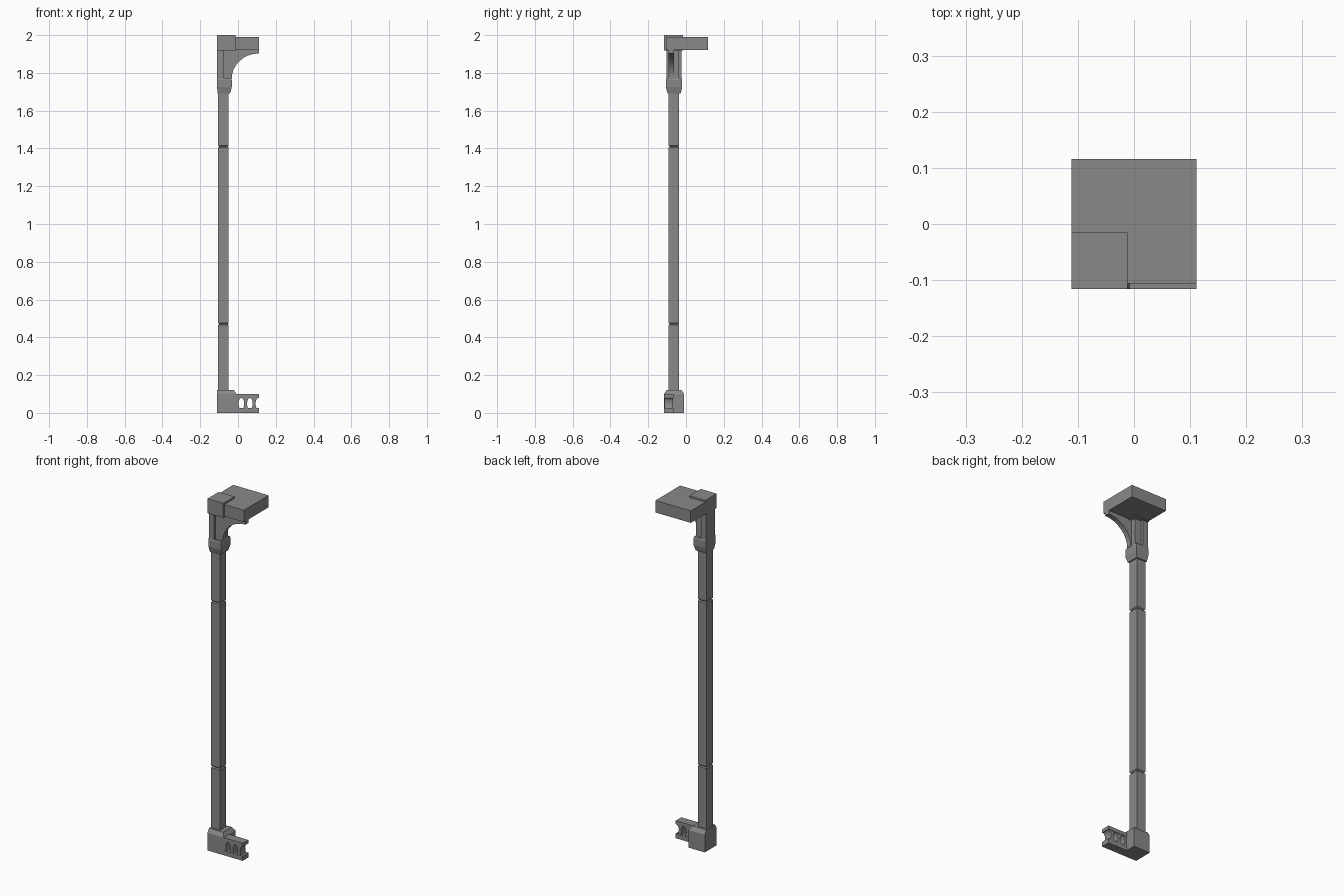
import bpy, bmesh, math

cube = bpy.data.objects.get("Cube")
if cube:
    bpy.data.objects.remove(cube)

GREY = (0.25, 0.25, 0.25, 1)
stone = bpy.data.materials.new("grey stone")
stone.use_nodes = True
stone.diffuse_color = GREY
stone.node_tree.nodes["Principled BSDF"].inputs["Base Color"].default_value = GREY

LEFT, RIGHT, FRONT, BACK = -0.111, 0.111, -0.116, 0.116


def finish(name, bm):
    bmesh.ops.recalc_face_normals(bm, faces=bm.faces)
    mesh = bpy.data.meshes.new(name)
    bm.to_mesh(mesh)
    bm.free()
    mesh.materials.append(stone)
    ob = bpy.data.objects.new(name, mesh)
    bpy.context.collection.objects.link(ob)
    return ob


def stack(name, levels):
    """Loft rectangles given as (z, x0, x1, y0, y1)."""
    bm = bmesh.new()
    rings = []
    for z, x0, x1, y0, y1 in levels:
        corners = ((x0, y0), (x1, y0), (x1, y1), (x0, y1))
        rings.append([bm.verts.new((x, y, z)) for x, y in corners])
    for a, b in zip(rings, rings[1:]):
        for i in range(4):
            j = (i + 1) % 4
            bm.faces.new((a[i], a[j], b[j], b[i]))
    bm.faces.new(rings[0])
    bm.faces.new(rings[-1])
    return finish(name, bm)


def box(name, x0, x1, y0, y1, z0, z1):
    return stack(name, [(z0, x0, x1, y0, y1), (z1, x0, x1, y0, y1)])


def prism(name, outline, y0, y1):
    """Extrude an x-z outline along y."""
    bm = bmesh.new()
    face = bm.faces.new([bm.verts.new((x, y0, z)) for x, z in outline])
    new = bmesh.ops.extrude_face_region(bm, geom=[face])["geom"]
    verts = [v for v in new if isinstance(v, bmesh.types.BMVert)]
    bmesh.ops.translate(bm, verts=verts, vec=(0, y1 - y0, 0))
    return finish(name, bm)


# Base block with a chamfered top, flat on the outer side
stack("base_block", [
    (0, LEFT, -0.008, FRONT, -0.01),
    (0.1, LEFT, -0.008, FRONT, -0.01),
    (0.122, LEFT, -0.022, -0.102, -0.024)])

# Square shaft with two narrow grooves
CX, CY, HALF = -0.077, -0.064, 0.028
shaft = [(0.12, HALF)]
for groove in (0.47, 1.41):
    shaft += [(groove - 0.006, HALF), (groove, HALF - 0.005), (groove + 0.006, HALF)]
shaft.append((1.7, HALF))
stack("column_shaft", [(z, CX - h, CX + h, CY - h, CY + h) for z, h in shaft])

# Collar above the shaft
stack("collar", [
    (1.692, -0.108, -0.042, -0.098, -0.028),
    (1.725, LEFT, -0.033, -0.107, -0.02),
    (1.762, LEFT, -0.033, -0.107, -0.02),
    (1.772, LEFT, -0.036, -0.104, -0.023)])

# Upper post with raised front and back strips
box("upper_post", LEFT, -0.036, -0.092, -0.037, 1.77, 1.925)
box("post_strips", LEFT, -0.078, -0.103, -0.023, 1.77, 1.925)

# Curved bracket arm
arc = []
for i in range(9):
    t = math.pi / 2 * i / 8
    arc.append((RIGHT - 0.144 * math.cos(t), 1.77 + 0.133 * math.sin(t)))
prism("bracket_arm", [(LEFT, 1.77)] + arc + [(RIGHT, 1.925), (LEFT, 1.925)],
      -0.092, -0.064)

# Top slab and corner cap
box("top_slab", LEFT, RIGHT, -0.106, BACK, 1.922, 1.99)
box("corner_cap", LEFT, -0.012, FRONT, -0.015, 1.918, 2.0)

# Balustrade rails
box("lower_rail", -0.02, RIGHT, FRONT, -0.066, 0, 0.027)
box("upper_rail", -0.02, RIGHT, FRONT, -0.066, 0.08, 0.1)

# Balusters fill the space between the arched openings
opening = [(0.027, 0.011), (0.04, 0.014), (0.055, 0.015), (0.067, 0.012),
           (0.075, 0.007), (0.08, 0.001)]
centres = [0.018, 0.063, 0.108]
for i, right in enumerate(centres):
    if i:
        side = [(centres[i - 1] + w, z) for z, w in opening]
    else:
        side = [(-0.02, z) for z, w in opening]
    other = [(right - w, z) for z, w in reversed(opening)]
    prism("baluster_%d" % (i + 1), side + other, -0.114, -0.068)
